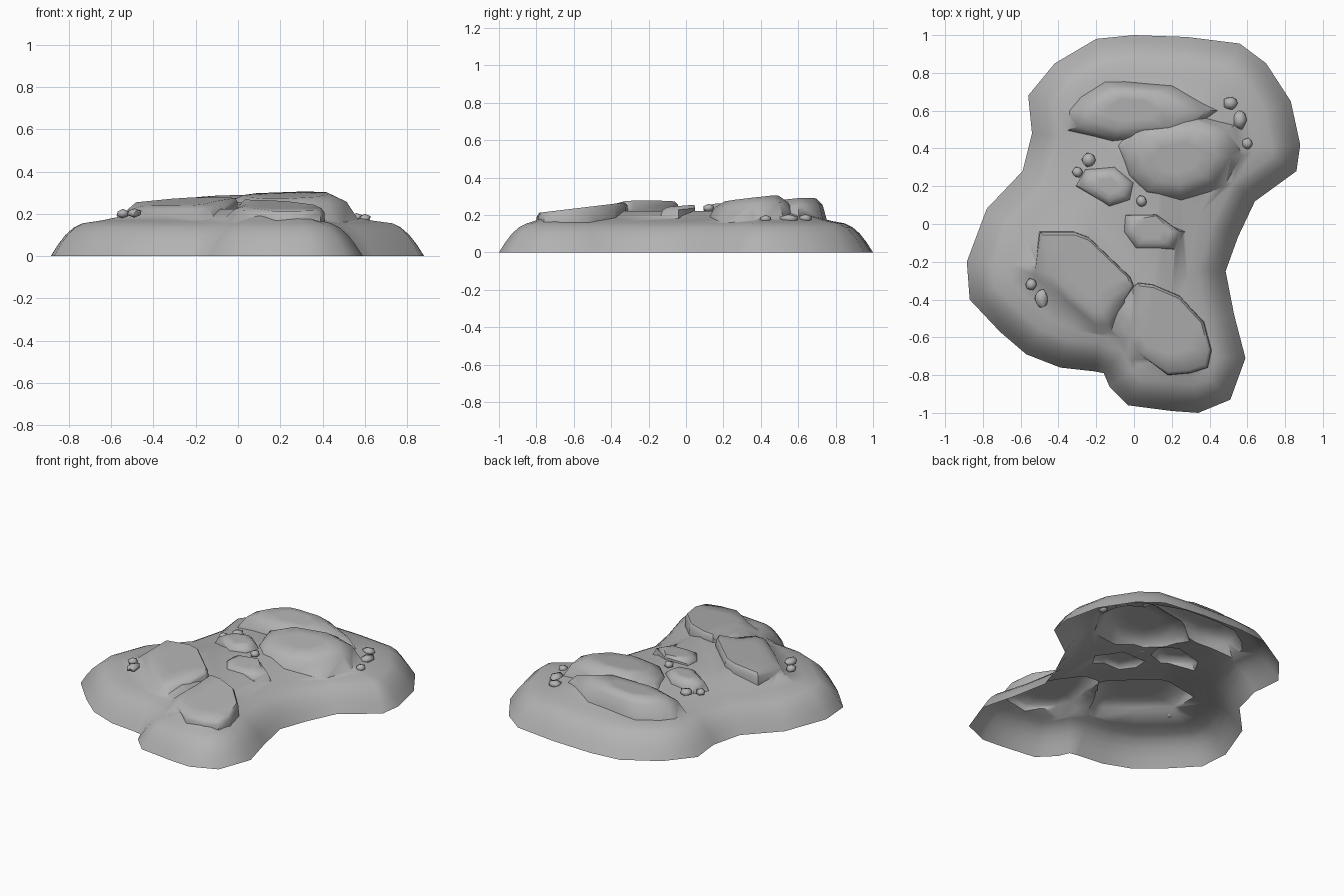
import bpy, bmesh, math, random
from mathutils import Vector
from mathutils.geometry import intersect_point_line

if "Cube" in bpy.data.objects:
    bpy.data.objects.remove(bpy.data.objects["Cube"])

random.seed(4)
stone = bpy.data.materials.new("grey stone")
stone.diffuse_color = (0.45, 0.45, 0.45, 1)
stone.use_nodes = True
stone.node_tree.nodes["Principled BSDF"].inputs["Base Color"].default_value = stone.diffuse_color


def loft(name, rings):
    """Closed solid skinned through rings that all have the same point count."""
    bm = bmesh.new()
    loops = [[bm.verts.new(p) for p in r] for r in rings]
    n = len(loops[0])
    for a, b in zip(loops, loops[1:]):
        for i in range(n):
            j = (i + 1) % n
            bm.faces.new((a[i], a[j], b[j], b[i]))
    bm.faces.new(loops[0][::-1])
    bm.faces.new(loops[-1])
    bmesh.ops.recalc_face_normals(bm, faces=bm.faces)
    bmesh.ops.triangulate(bm, faces=bm.faces)
    me = bpy.data.meshes.new(name)
    bm.to_mesh(me)
    bm.free()
    me.materials.append(stone)
    ob = bpy.data.objects.new(name, me)
    bpy.context.collection.objects.link(ob)
    return ob


# Ground mound: shoreline, rounded rim, then a gentle rise to a central spine
shore = [Vector(p) for p in (
    (0, 1), (.28, .99), (.56, .955), (.7, .85), (.83, .65), (.88, .42), (.86, .28),
    (.64, .12), (.55, -.07), (.485, -.25), (.53, -.48), (.59, -.71), (.51, -.93),
    (.34, -1), (.2, -.99), (-.03, -.96), (-.13, -.86), (-.16, -.79), (-.21, -.78),
    (-.39, -.76), (-.57, -.69), (-.71, -.57), (-.87, -.4), (-.885, -.2), (-.78, .08),
    (-.59, .28), (-.54, .48), (-.56, .68), (-.42, .85), (-.2, .98))]
spine = [Vector(p) for p in ((.25, .5), (-.05, .15), (-.3, -.2), (.2, -.65))]


def inward(i, d):
    t = (shore[(i + 1) % len(shore)] - shore[i]).normalized() \
        + (shore[i] - shore[i - 1]).normalized()
    t.normalize()
    return shore[i] + Vector((t.y, -t.x)) * d


def to_spine(p, t):
    best = None
    for a, b in zip(spine, spine[1:]):
        u = intersect_point_line(p, a, b)[1]
        q = a.lerp(b, min(max(u, 0), 1))
        if best is None or (q - p).length < (best - p).length:
            best = q
    return p.lerp(best, t)


idx = range(len(shore))
rings = [[(*inward(i, d), z) for i in idx]
         for d, z in ((0, 0), (.035, .055), (.07, .1), (.11, .135), (.15, .155))]
rings += [[(*to_spine(inward(i, .15), t), z) for i in idx]
          for t, z in ((.2, .168), (.5, .195), (.8, .222))]
ground = loft("rocky_ground", rings)


# Rock slabs: tilted tops, a steep edge facing "cliff" and soft slopes elsewhere
def slab(name, pts, top, tilt, cliff, limit=.2, skirt=1.2):
    pts = [Vector(p) for p in pts]
    c = sum(pts, Vector((0, 0))) / len(pts)
    rings = [[], [], [], []]
    for p in pts:
        d = p - c
        steep = d.normalized().dot(Vector(cliff)) > limit
        scales = (1.02, .99, .93, .5) if steep else (skirt, .86, .62, .35)
        for k, s in enumerate(scales):
            q = c + d * s
            z = top + (d * s).dot(Vector(tilt))
            if k == 0:
                z = .12 if steep else .145
            elif k == 1:
                z = z - .018 if steep else (z * .6 + .2 * .4)
            rings[k].append((q.x, q.y, max(z, .12)))
    return loft(name, rings)


slabs = [
    slab("front_left_slab", ((-.57, -.24), (-.5, -.04), (-.32, -.04), (-.24, -.07),
         (-.02, -.28), (0, -.33), (-.03, -.43), (-.12, -.57), (-.2, -.57), (-.38, -.42)),
         .255, (.1, .1), (.6, .8), .1, 1.12),
    slab("front_slab", ((.02, -.31), (.1, -.32), (.24, -.38), (.37, -.52), (.41, -.67),
         (.39, -.76), (.3, -.79), (.18, -.8), (0, -.7), (-.05, -.6), (-.03, -.42)),
         .238, (0, .12), (.95, .1), -.5),
    slab("middle_left_slab", ((-.31, .2), (-.26, .29), (-.1, .31), (.01, .22),
         (-.01, .12), (-.13, .08)), .258, (.06, .05), (-.7, -.7), 2, 1.1),
    slab("middle_slab", ((-.06, .06), (.12, .05), (.27, -.04), (.22, -.14), (0, -.14),
         (-.07, -.04)), .248, (0, .08), (.2, .97), .5, 1.1),
    slab("back_slab", ((-.1, .42), (0, .53), (.35, .58), (.53, .52), (.56, .36),
         (.46, .2), (.25, .12), (.05, .15), (-.05, .25)), .288, (.02, .11), (.2, -.97), 2, 1.08),
    slab("back_ridge", ((-.33, .6), (-.27, .67), (-.15, .745), (-.05, .75), (.2, .73),
         (.45, .6), (.3, .46), (-.12, .43), (-.34, .5)), .282, (.03, .07), (0, 1), 2, 1.08),
]

# Fuse the slabs into the ground, then open the underside so it is a hollow shell
for s in slabs:
    m = ground.modifiers.new("join", 'BOOLEAN')
    m.operation, m.solver, m.object = 'UNION', 'EXACT', s
bpy.context.view_layer.update()
merged = bpy.data.meshes.new_from_object(
    ground.evaluated_get(bpy.context.evaluated_depsgraph_get()))
ground.modifiers.clear()
ground.data = merged
for s in slabs:
    bpy.data.objects.remove(s)
bm = bmesh.new()
bm.from_mesh(merged)
bmesh.ops.delete(bm, geom=[f for f in bm.faces if all(v.co.z < .001 for v in f.verts)],
                 context='FACES')
bm.to_mesh(merged)
bm.free()


def smooth(ob, angle):
    bpy.ops.object.select_all(action='DESELECT')
    ob.select_set(True)
    bpy.context.view_layer.objects.active = ob
    bpy.ops.object.shade_smooth_by_angle(angle=math.radians(angle))


smooth(ground, 50)

# Loose pebbles: x, y, z, half width, half length
for x, y, z, w, l in ((.51, .64, .182, .042, .037), (.56, .55, .18, .038, .054),
                      (.6, .425, .178, .03, .032), (-.24, .34, .215, .038, .04),
                      (-.3, .275, .205, .03, .03), (.04, .12, .238, .03, .032),
                      (-.545, -.32, .2, .03, .034), (-.49, -.395, .205, .037, .052)):
    bpy.ops.mesh.primitive_ico_sphere_add(subdivisions=1, radius=1, location=(x, y, z))
    ob = bpy.context.object
    ob.name = "pebble"
    for v in ob.data.vertices:
        k = random.uniform(.95, 1.12)
        v.co = Vector((v.co.x * w, v.co.y * l, v.co.z * .022)) * k
    ob.data.materials.append(stone)
    smooth(ob, 60)
